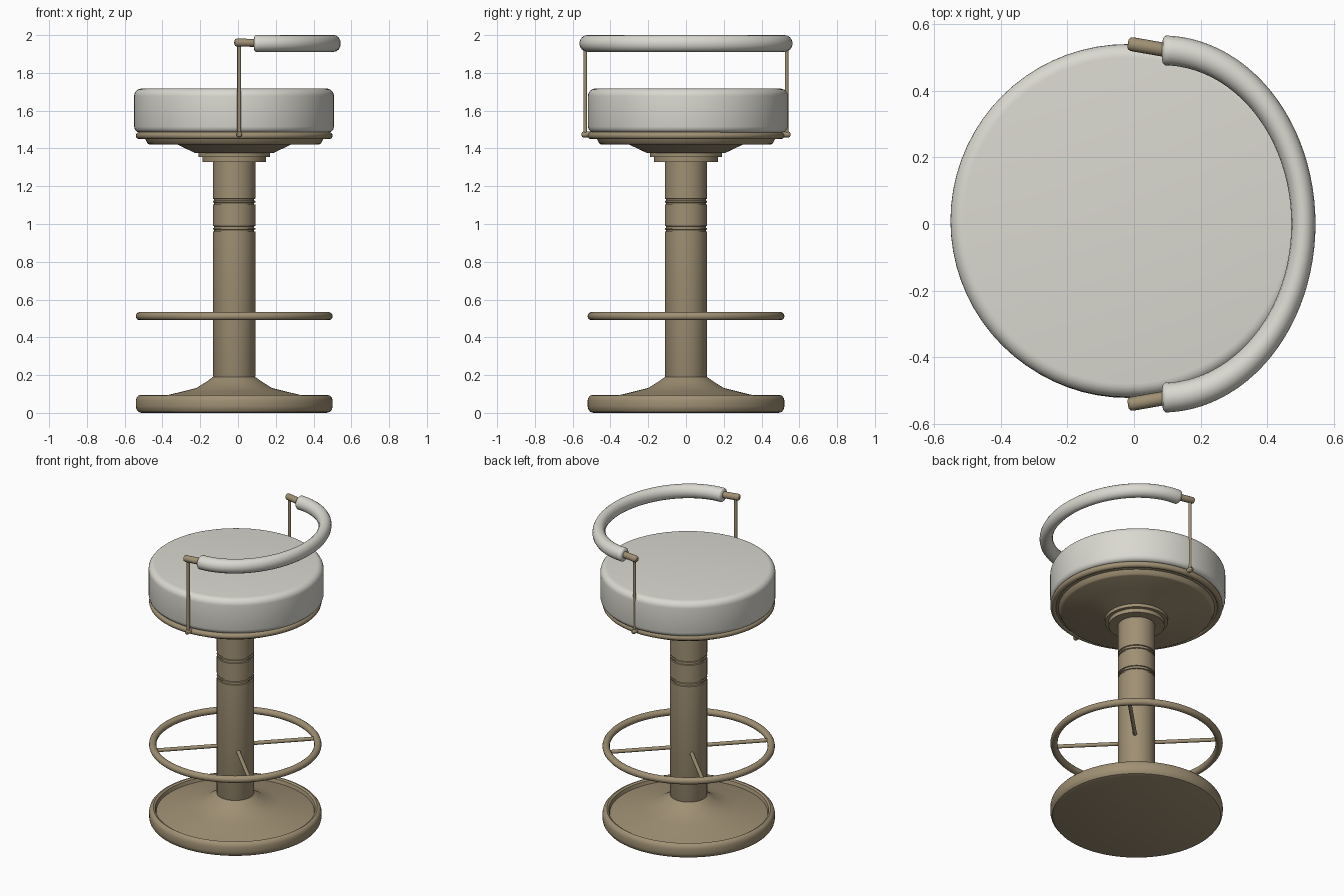
import bpy, bmesh, math
from mathutils import Vector

if "Cube" in bpy.data.objects:
    bpy.data.objects.remove(bpy.data.objects["Cube"])

CX = -0.02  # stool axis


def material(name, rgb):
    m = bpy.data.materials.new(name)
    m.diffuse_color = (*rgb, 1)
    m.use_nodes = True
    m.node_tree.nodes["Principled BSDF"].inputs["Base Color"].default_value = m.diffuse_color
    return m


METAL = material("bronze metal", (0.35, 0.28, 0.175))
PAD = material("pale upholstery", (0.70, 0.69, 0.63))


def finish(obj, mat, angle=35):
    obj.data.materials.clear()
    obj.data.materials.append(mat)
    bpy.ops.object.select_all(action='DESELECT')
    obj.select_set(True)
    bpy.context.view_layer.objects.active = obj
    if obj.type == 'CURVE':
        bpy.ops.object.convert(target='MESH')
        obj = bpy.context.view_layer.objects.active
    bpy.ops.object.shade_smooth_by_angle(angle=math.radians(angle))
    return obj


def lathe(name, profile, mat, center=(CX, 0), closed=False, steps=72):
    """Spin an (r, z) profile around the vertical axis."""
    bm = bmesh.new()
    vs = [bm.verts.new((r, 0, z)) for r, z in profile]
    es = [bm.edges.new(p) for p in zip(vs, vs[1:])]
    if closed:
        es.append(bm.edges.new((vs[-1], vs[0])))
    bmesh.ops.spin(bm, geom=vs + es, cent=(0, 0, 0), axis=(0, 0, 1),
                   angle=2 * math.pi, steps=steps, use_duplicate=False)
    bmesh.ops.remove_doubles(bm, verts=bm.verts, dist=1e-5)
    bmesh.ops.recalc_face_normals(bm, faces=bm.faces)
    me = bpy.data.meshes.new(name)
    bm.to_mesh(me)
    bm.free()
    obj = bpy.data.objects.new(name, me)
    obj.location = (*center, 0)
    bpy.context.collection.objects.link(obj)
    return finish(obj, mat)


def tube(name, pts, radius, mat, round_len=0.0, scale_x=1.0, loc=(0, 0, 0)):
    """Round bar along a path; round_len softens both ends."""
    pts = [Vector(p) for p in pts]
    rad = [1.0] * len(pts)
    if round_len:
        a = (pts[1] - pts[0]).normalized()
        b = (pts[-2] - pts[-1]).normalized()
        f = [(0, .55), (.3, .85), (1, 1)]
        pts = ([pts[0] + a * round_len * t for t, _ in f] + pts[1:-1]
               + [pts[-1] + b * round_len * t for t, _ in reversed(f)])
        rad = [r for _, r in f] + rad[1:-1] + [r for _, r in reversed(f)]
    cu = bpy.data.curves.new(name, 'CURVE')
    cu.dimensions = '3D'
    cu.bevel_depth = radius
    cu.bevel_resolution = 6
    cu.use_fill_caps = True
    sp = cu.splines.new('POLY')
    sp.points.add(len(pts) - 1)
    for p, co, r in zip(sp.points, pts, rad):
        p.co = (*co, 1)
        p.radius = r
    obj = bpy.data.objects.new(name, cu)
    obj.scale.x = scale_x
    obj.location = loc
    bpy.context.collection.objects.link(obj)
    return finish(obj, mat, 50)


def circle(r0, z0, r, n=14):
    return [(r0 + r * math.cos(2 * math.pi * i / n),
             z0 + r * math.sin(2 * math.pi * i / n)) for i in range(n)]


# Base: rounded rim with a shallow cone rising to the column
lathe("base", [(0, 0), (.49, 0), (.508, .006), (.518, .02), (.521, .035),
               (.521, .065), (.517, .08), (.508, .091), (.495, .095),
               (.483, .088), (.477, .066), (.35, .095), (.275, .113),
               (.2, .132), (.15, .163), (.112, .19), (0, .19)], METAL)

# Column with two bands of grooves
col = [(0, .18), (.1, .18), (.108, .184), (.112, .194)]
for z in (.965, .984, 1.108, 1.128):
    col += [(.112, z - .006), (.106, z - .004), (.106, z + .004), (.112, z + .006)]
lathe("column", col + [(.112, 1.34), (0, 1.34)], METAL)

# Stepped collar and seat pan
lathe("collar", [(0, 1.328), (.169, 1.328), (.169, 1.354), (.19, 1.354),
                 (.19, 1.38), (0, 1.38)], METAL)
lathe("seat_pan", [(0, 1.375), (.205, 1.375), (.302, 1.421), (.45, 1.421),
                   (.46, 1.427), (.472, 1.452), (.49, 1.456), (.49, 1.49),
                   (0, 1.49)], METAL)
lathe("seat_ring", circle(.502, 1.468, .019), METAL, closed=True)

# Cushion
seat = [(0, 1.484), (.50, 1.484), (.515, 1.489), (.525, 1.50), (.529, 1.515)]
for i in range(7):
    t = math.pi / 2 * i / 6
    seat.append((.489 + .04 * math.cos(t), 1.677 + .04 * math.sin(t)))
lathe("seat_cushion", seat + [(0, 1.717)], PAD, center=(-.021, .01))

# Foot ring with four diagonal spokes
lathe("foot_ring", circle(.499, .512, .022), METAL, closed=True)
for k in range(4):
    a = math.pi / 4 + k * math.pi / 2
    c, s = math.cos(a), math.sin(a)
    tube(f"foot_spoke_{k + 1}", [(CX + .1 * c, .1 * s, .512),
                                 (CX + .495 * c, .495 * s, .512)], .012, METAL)

# Padded back rail: half circle squashed in depth
arc = [(.5205 * math.cos(t), .5205 * math.sin(t), 0)
       for t in (-math.pi / 2 + math.pi * i / 48 for i in range(49))]
tube("back_rail_pad", arc, .0445, PAD, round_len=.012,
     scale_x=.814, loc=(.084, 0, 1.956))

# Rail ends, posts and their pins on both sides
for side, s in (("left", 1), ("right", -1)):
    tube(f"rail_end_{side}", [(-.018, s * .541, 1.961), (.13, s * .515, 1.958)],
         .021, METAL, round_len=.012)
    tube(f"post_{side}", [(.006, s * .533, 1.47), (.006, s * .533, 1.96)],
         .010, METAL)
    tube(f"post_pin_{side}", [(.006, s * .49, 1.474), (.006, s * .552, 1.474)],
         .015, METAL, round_len=.008)
